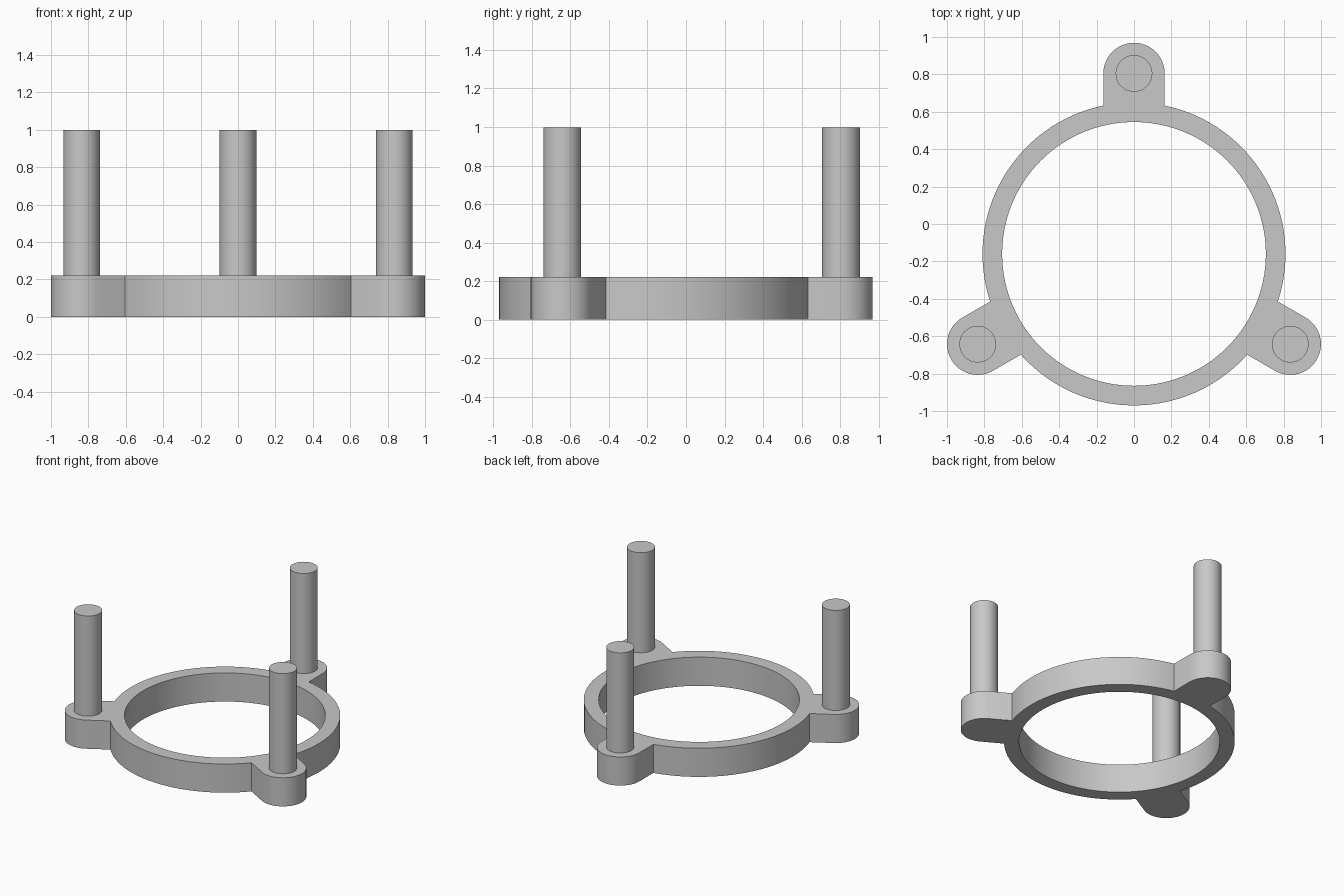
import bpy, bmesh
from math import sin, cos, asin, pi, radians
from mathutils import Vector

CENTRE = Vector((0, -0.16, 0))
RING_OUT, RING_IN = 0.81, 0.705
LUG_DIST, LUG_R = 0.965, 0.164
PIN_R, BASE_H, TOP = 0.098, 0.222, 0.998
DIRECTIONS = [radians(a) for a in (90, 210, 330)]

cube = bpy.data.objects.get("Cube")
if cube:
    bpy.data.objects.remove(cube, do_unlink=True)

grey = bpy.data.materials.new("plain grey")
grey.use_nodes = True
colour = (0.58, 0.58, 0.58, 1)
grey.diffuse_color = colour
grey.node_tree.nodes["Principled BSDF"].inputs["Base Color"].default_value = colour


def polar(r, a, origin=CENTRE):
    return origin + Vector((r * cos(a), r * sin(a), 0))


def arc(r, start, end, steps, origin=CENTRE):
    return [polar(r, start + (end - start) * i / steps, origin) for i in range(steps + 1)]


def finish(obj):
    obj.data.materials.append(grey)
    bpy.ops.object.select_all(action="DESELECT")
    obj.select_set(True)
    bpy.context.view_layer.objects.active = obj
    bpy.ops.object.shade_smooth_by_angle(angle=radians(30))


def plate(name, loops, height):
    """Fill flat outlines (holes included) and extrude them upward."""
    bm = bmesh.new()
    edges = []
    for loop in loops:
        vs = [bm.verts.new(p) for p in loop]
        edges += [bm.edges.new((vs[i - 1], vs[i])) for i in range(len(vs))]
    bmesh.ops.triangle_fill(bm, edges=edges, use_beauty=True, normal=(0, 0, 1))
    new = bmesh.ops.extrude_face_region(bm, geom=bm.faces[:], use_keep_orig=True)["geom"]
    tops = [v for v in new if isinstance(v, bmesh.types.BMVert)]
    bmesh.ops.translate(bm, verts=tops, vec=(0, 0, height))
    bmesh.ops.recalc_face_normals(bm, faces=bm.faces[:])
    mesh = bpy.data.meshes.new(name)
    bm.to_mesh(mesh)
    bm.free()
    obj = bpy.data.objects.new(name, mesh)
    bpy.context.collection.objects.link(obj)
    finish(obj)


# Ring with three rounded lugs, as one outline with a round hole
half = asin(LUG_R / RING_OUT)
outline = []
for d in DIRECTIONS:
    outline += arc(LUG_R, d - pi / 2, d + pi / 2, 24, polar(LUG_DIST, d))
    outline += arc(RING_OUT, d + half, d + 2 * pi / 3 - half, 32)
hole = arc(RING_IN, 0, 2 * pi, 120)[:-1]
plate("ring_with_lugs", [outline, hole], BASE_H)

# Upright pins on the lugs
for name, d in zip(("back_pin", "front_right_pin", "front_left_pin"), DIRECTIONS):
    x, y, _ = polar(LUG_DIST, d)
    bpy.ops.mesh.primitive_cylinder_add(vertices=48, radius=PIN_R, depth=TOP - BASE_H + 0.02,
                                        location=(x, y, (TOP + BASE_H - 0.02) / 2))
    pin = bpy.context.object
    pin.name = name
    finish(pin)
